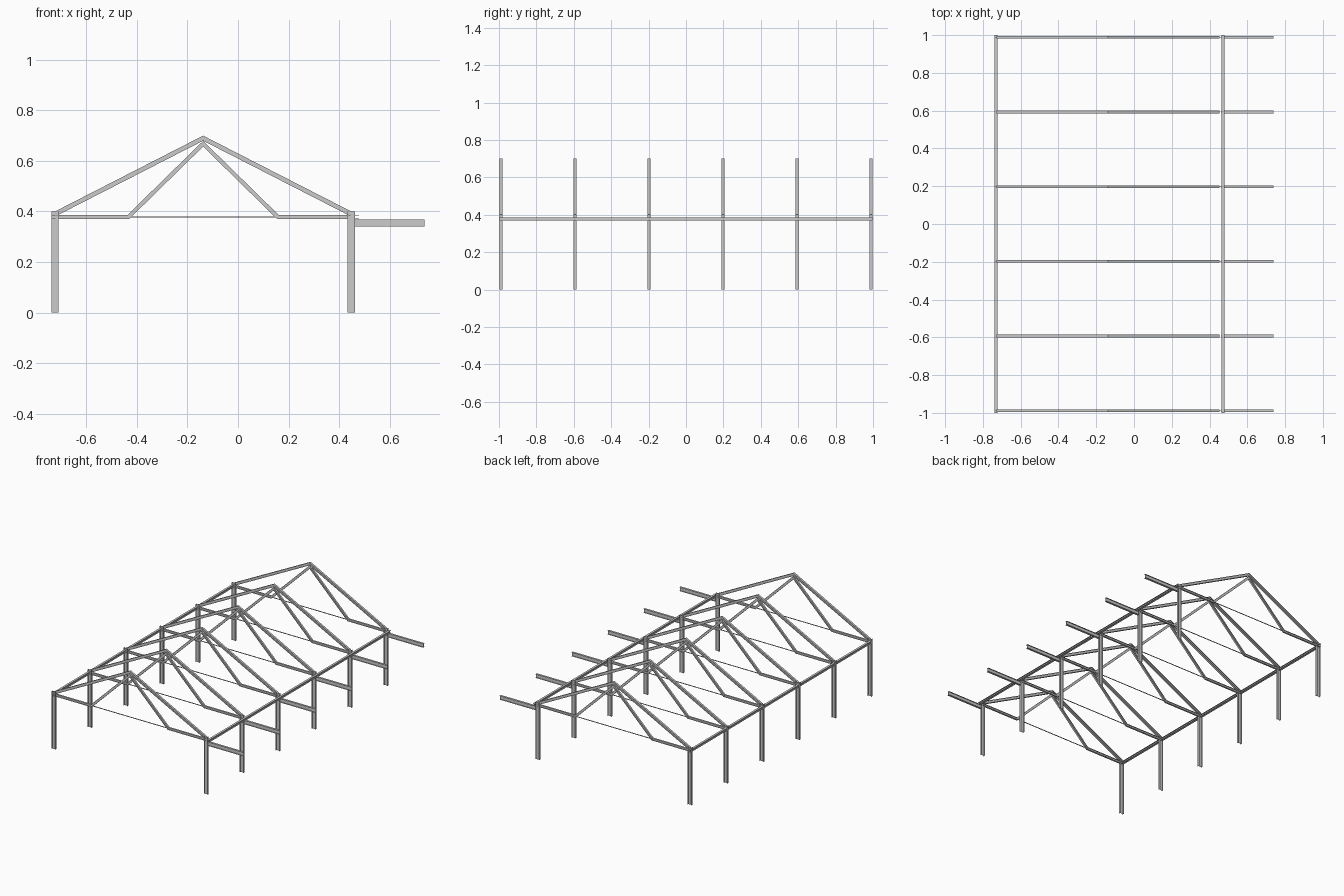
import bpy, bmesh
from mathutils import Vector

if "Cube" in bpy.data.objects:
    bpy.data.objects.remove(bpy.data.objects["Cube"])

Y = Vector((0, 1, 0))
X = Vector((1, 0, 0))


def i_section(w, h, tf=0.0014, tw=0.0012):
    """I-beam outline: w across the flanges, h deep."""
    a, b, c, d = w / 2, h / 2, tw / 2, h / 2 - tf
    half = [(a, -b), (a, -d), (c, -d), (c, d), (a, d), (a, b)]
    return half + [(-u, -v) for u, v in half]


def box_section(w):
    a = w / 2
    return [(a, -a), (a, a), (-a, a), (-a, -a)]


def sweep(name, path, section, side):
    """Run a section along a planar path with mitred corners."""
    pts = [Vector(p) for p in path]
    dirs = [(q - p).normalized() for p, q in zip(pts, pts[1:])]
    bm = bmesh.new()
    rings = []
    for i, p in enumerate(pts):
        n0 = side.cross(dirs[max(i - 1, 0)])
        n1 = side.cross(dirs[min(i, len(dirs) - 1)])
        up = (n0 + n1) / (1 + n0.dot(n1))
        rings.append([bm.verts.new(p + side * u + up * v) for u, v in section])
    n = len(section)
    for r, s in zip(rings, rings[1:]):
        for k in range(n):
            bm.faces.new((r[k], r[(k + 1) % n], s[(k + 1) % n], s[k]))
    bm.faces.new(rings[0])
    bm.faces.new(rings[-1])
    bmesh.ops.recalc_face_normals(bm, faces=bm.faces)
    mesh = bpy.data.meshes.new(name)
    bm.to_mesh(mesh)
    bm.free()
    ob = bpy.data.objects.new(name, mesh)
    bpy.context.collection.objects.link(ob)
    return ob


XL, XR, XM = -0.724, 0.448, -0.138   # column lines and ridge
CH = 0.378                           # bottom chord height

column = i_section(0.0145, 0.028)
rafter = i_section(0.0145, 0.018)
chord = i_section(0.0125, 0.016)
bracket = i_section(0.0145, 0.027)
purlin = i_section(0.016, 0.016)

# Six identical portal frames
for i in range(6):
    y = -0.989 + i * 0.3956
    for tag, x in (("left", XL), ("right", XR)):
        sweep(f"{tag}_column_{i}", [(x, y, 0), (x, y, 0.4)], column, Y)
    # pitched rafters, mitred at the ridge
    sweep(f"rafters_{i}", [(XL, y, 0.39), (XM, y, 0.69), (XR, y, 0.39)], rafter, Y)
    # outer bottom chords running up into the diagonal struts
    sweep(f"chords_and_struts_{i}",
          [(XL, y, CH), (-0.434, y, CH), (XM, y, 0.668), (0.158, y, CH), (XR, y, CH)],
          chord, Y)
    # thin tie between the strut feet
    sweep(f"tie_rod_{i}", [(-0.434, y, CH), (0.158, y, CH)], box_section(0.004), Y)
    # cantilever on the right side
    sweep(f"canopy_beam_{i}", [(0.462, y, 0.355), (0.738, y, 0.355)], bracket, Y)

# Eaves beams along the length
for tag, x in (("left", -0.73), ("right", 0.471)):
    sweep(f"{tag}_eaves_beam", [(x, -1, CH), (x, 1, CH)], purlin, X)
